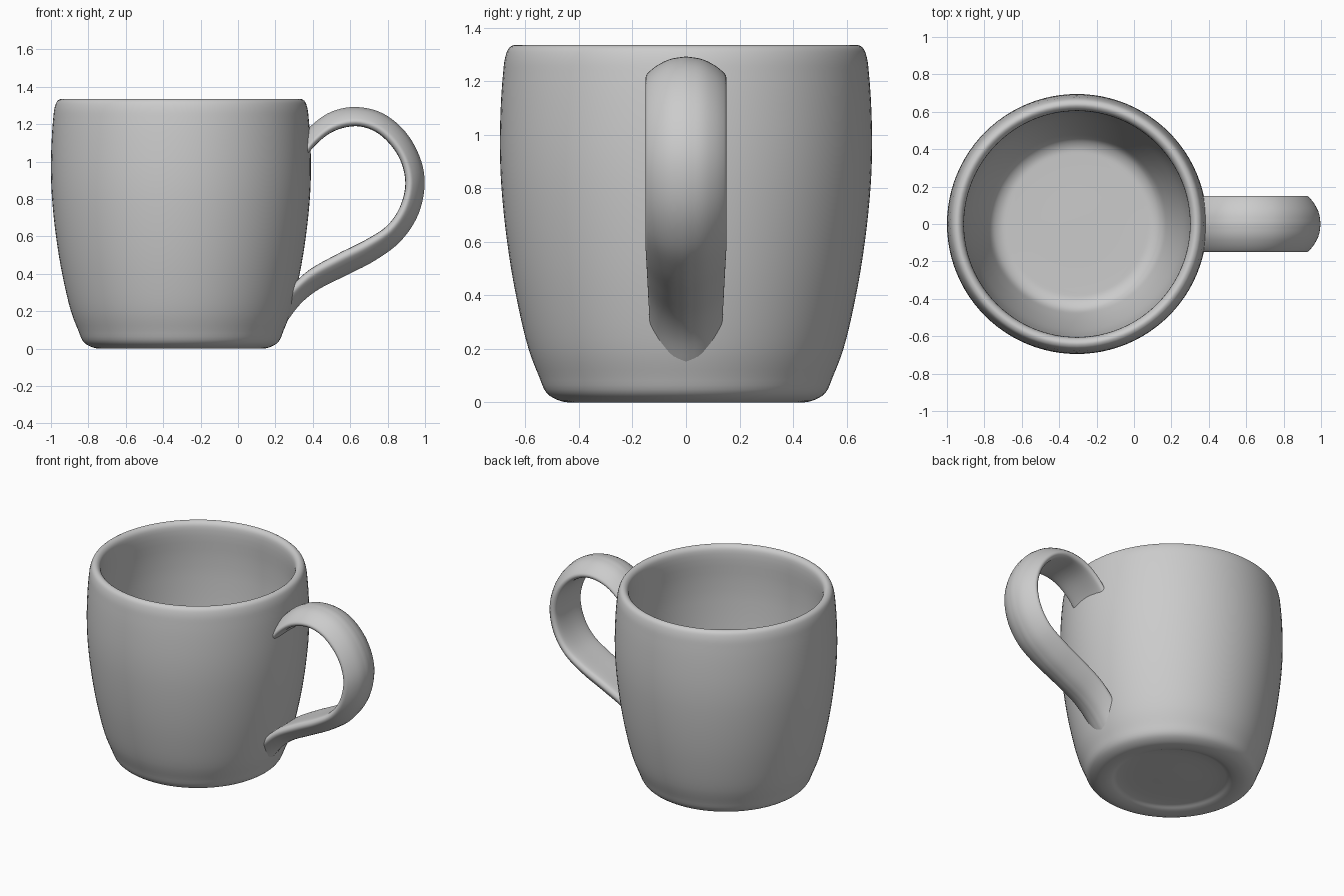
import bpy, bmesh, math
from mathutils import Vector, Matrix

if "Cube" in bpy.data.objects:
    bpy.data.objects.remove(bpy.data.objects["Cube"])

AXIS_X = -0.305


def smooth_path(points, steps):
    """Centripetal Catmull-Rom through points of any dimension."""
    p = [Vector(q) for q in points]
    p = [2 * p[0] - p[1]] + p + [2 * p[-1] - p[-2]]
    out = []
    for i in range(1, len(p) - 2):
        q = p[i - 1:i + 3]
        k = [0.0]
        for a, b in zip(q, q[1:]):
            k.append(k[-1] + math.sqrt((b - a).length))

        def mix(a, b, i0, i1, t):
            return a + (b - a) * ((t - k[i0]) / (k[i1] - k[i0]))

        for s in range(steps):
            t = k[1] + (k[2] - k[1]) * s / steps
            a = [mix(q[j], q[j + 1], j, j + 1, t) for j in range(3)]
            b = [mix(a[j], a[j + 1], j, j + 2, t) for j in range(2)]
            out.append(mix(b[0], b[1], 1, 2, t))
    return out + [p[-2]]


def finish(bm, name, angle):
    bmesh.ops.recalc_face_normals(bm, faces=bm.faces)
    mesh = bpy.data.meshes.new(name)
    bm.to_mesh(mesh)
    bm.free()
    obj = bpy.data.objects.new(name, mesh)
    bpy.context.collection.objects.link(obj)
    bpy.ops.object.select_all(action='DESELECT')
    obj.select_set(True)
    bpy.context.view_layer.objects.active = obj
    bpy.ops.object.shade_smooth_by_angle(angle=math.radians(angle))
    return obj


# Cup body: revolved wall profile (radius, height), underside to inner floor
profile = [
    (0, 0.02), (0.34, 0.02), (0.38, 0.006), (0.42, 0.0), (0.47, 0.006),
    (0.52, 0.035), (0.55, 0.10), (0.588, 0.20), (0.635, 0.40), (0.668, 0.60),
    (0.689, 0.80), (0.695, 0.95), (0.692, 1.10), (0.684, 1.22), (0.675, 1.29),
    (0.660, 1.325), (0.637, 1.335), (0.615, 1.32), (0.605, 1.28), (0.612, 1.10),
    (0.612, 0.95), (0.587, 0.60), (0.548, 0.40), (0.49, 0.20), (0.455, 0.12),
    (0.41, 0.09), (0.35, 0.085), (0, 0.085)]
bm = bmesh.new()
verts = [bm.verts.new((r, 0, z)) for r, z in smooth_path(profile, 4)]
edges = [bm.edges.new(e) for e in zip(verts, verts[1:])]
bmesh.ops.spin(bm, geom=verts + edges, axis=(0, 0, 1), cent=(0, 0, 0),
               angle=2 * math.pi, steps=96)
bmesh.ops.remove_doubles(bm, verts=bm.verts, dist=0.0005)
bmesh.ops.transform(bm, matrix=Matrix.Translation((AXIS_X, 0, 0)), verts=bm.verts)
finish(bm, "cup_body", 60)

# Handle: strap swept along paired outer / inner edges (xo, zo, xi, zi)
strap = [
    (0.33, 1.12, 0.33, 0.98), (0.40, 1.20, 0.41, 1.085),
    (0.50, 1.267, 0.51, 1.162), (0.63, 1.292, 0.63, 1.19),
    (0.77, 1.26, 0.735, 1.16), (0.89, 1.165, 0.82, 1.085),
    (0.97, 1.03, 0.875, 0.99), (0.998, 0.89, 0.895, 0.88),
    (0.965, 0.72, 0.865, 0.755), (0.87, 0.575, 0.795, 0.655),
    (0.73, 0.47, 0.68, 0.58), (0.57, 0.388, 0.53, 0.505),
    (0.42, 0.31, 0.38, 0.42), (0.33, 0.235, 0.295, 0.345),
    (0.25, 0.13, 0.24, 0.29)]
# Half section: (half width, depth from outer 0 to inner 1), domed outside
half = smooth_path([(0, 0), (0.05, 0.07), (0.10, 0.28), (0.14, 0.58),
                    (0.15, 0.72), (0.147, 0.86), (0.13, 0.97),
                    (0.10, 1.0), (0, 1.0)], 3)
section = list(half) + [Vector((-w, d)) for w, d in half[-2:0:-1]]
bm = bmesh.new()
path = smooth_path(strap, 5)
rings = []
for i, (xo, zo, xi, zi) in enumerate(path):
    taper = 1 - 0.12 * max(0, i / (len(path) - 1) - 0.7) / 0.3
    rings.append([bm.verts.new((xo + (xi - xo) * d, w * taper, zo + (zi - zo) * d))
                  for w, d in section])
n = len(section)
for a, b in zip(rings, rings[1:]):
    for j in range(n):
        bm.faces.new((a[j], a[(j + 1) % n], b[(j + 1) % n], b[j]))
bm.faces.new(rings[0])
bm.faces.new(rings[-1])
finish(bm, "handle", 50)
